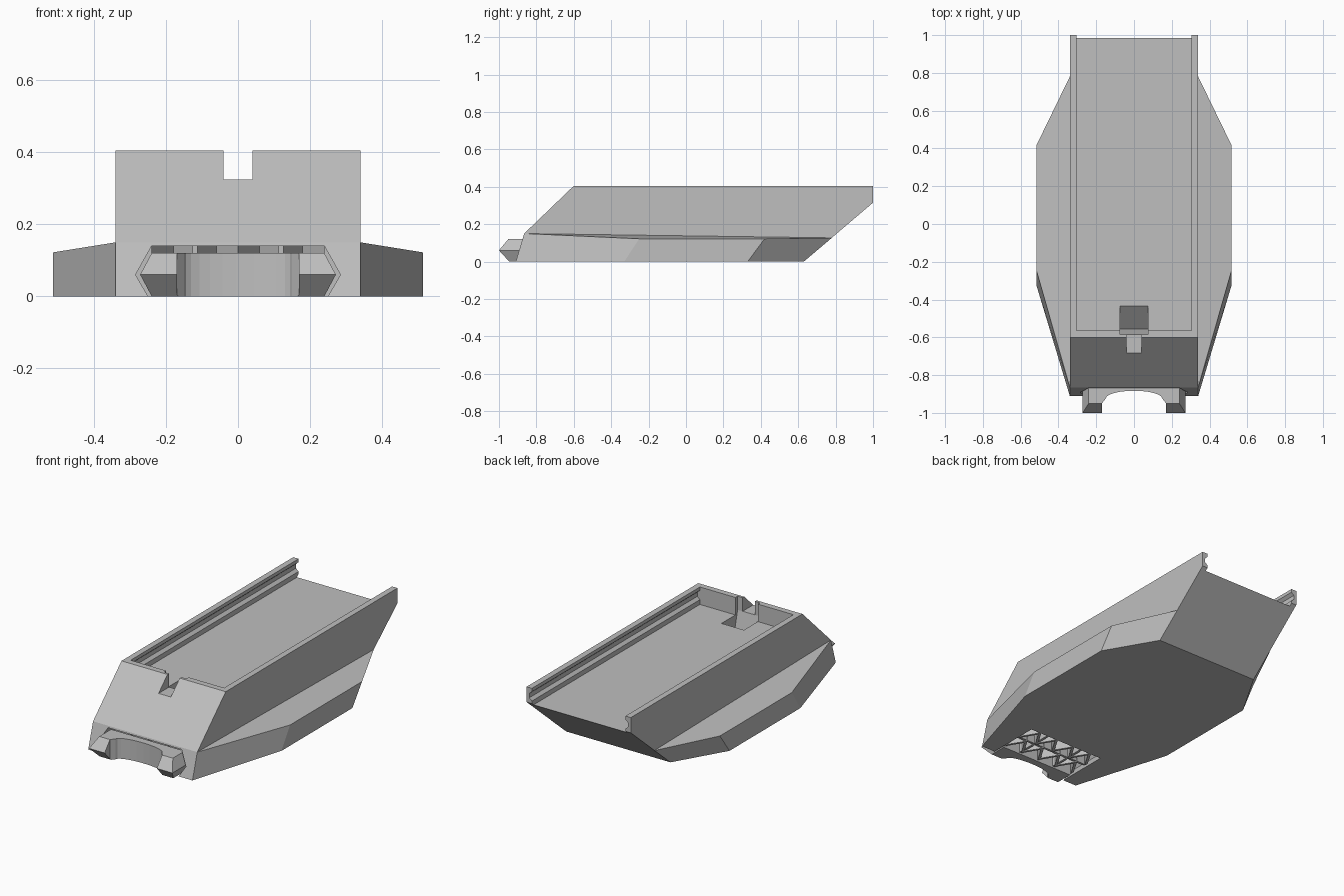
import bpy, bmesh, math

if "Cube" in bpy.data.objects:
    bpy.data.objects.remove(bpy.data.objects["Cube"], do_unlink=True)

grey = bpy.data.materials.new("plain grey")
grey.use_nodes = True
grey.diffuse_color = (0.52, 0.52, 0.52, 1)
grey.node_tree.nodes["Principled BSDF"].inputs["Base Color"].default_value = (0.52, 0.52, 0.52, 1)


def loft(name, start, end):
    """Solid between two matching outlines of 3D points."""
    bm = bmesh.new()
    a = [bm.verts.new(p) for p in start]
    b = [bm.verts.new(p) for p in end]
    bm.faces.new(a)
    bm.faces.new(b[::-1])
    for i in range(len(a)):
        j = (i + 1) % len(a)
        bm.faces.new((a[j], a[i], b[i], b[j]))
    bmesh.ops.recalc_face_normals(bm, faces=bm.faces)
    mesh = bpy.data.meshes.new(name)
    bm.to_mesh(mesh)
    bm.free()
    mesh.materials.append(grey)
    ob = bpy.data.objects.new(name, mesh)
    bpy.context.collection.objects.link(ob)
    return ob


def prism(name, outline, axis, low, high):
    """Flat outline extruded along one axis."""
    def place(p, d):
        c = list(p)
        c.insert("xyz".index(axis), d)
        return c
    return loft(name, [place(p, low) for p in outline], [place(p, high) for p in outline])


def box(name, x, y, z):
    return prism(name, [(x[0], y[0]), (x[1], y[0]), (x[1], y[1]), (x[0], y[1])], "z", *z)


def mirrored(half):
    """Complete a half outline across x = 0."""
    return half + [(-x, v) for x, v in reversed(half)]


def cut(target, tool, operation="DIFFERENCE"):
    mod = target.modifiers.new("cut", "BOOLEAN")
    mod.operation, mod.solver, mod.object = operation, "EXACT", tool
    bpy.context.view_layer.objects.active = target
    bpy.ops.object.modifier_apply(modifier=mod.name)
    bpy.data.objects.remove(tool, do_unlink=True)


# Main body with sloped nose and undercut tail
body = prism("body", [(-0.91, 0), (-0.865, 0.15), (-0.6, 0.405), (1, 0.405),
                      (1, 0.315), (0.63, 0)], "x", -0.34, 0.34)

# Open tray with a rail groove along both walls
FLOOR = 0.302
cut(body, prism("tray_cutter", mirrored([(0.305, FLOOR), (0.305, 0.33), (0.322, 0.345), (0.322, 0.37),
                                         (0.305, 0.385), (0.305, 0.5)]), "y", -0.565, 1.1))

# Latch recess and sight notch at the front wall
cut(body, prism("recess_cutter", [(-0.435, FLOOR), (-0.555, 0.2), (-0.585, 0.325), (-0.585, 0.5),
                                  (-0.435, 0.5)], "x", -0.073, 0.073))
cut(body, box("notch_cutter", (-0.04, 0.04), (-0.8, -0.57), (0.325, 0.5)))

# Pocket under the nose
cut(body, prism("pocket_cutter", mirrored([(0.25, -0.05), (0.25, 0), (0.285, 0.06), (0.24, 0.14)]),
                "y", -1.1, -0.59))

# Side pods
for side, s in (("left", 1), ("right", -1)):
    loft(side + "_side_pod",
         [(s * 0.34, -0.91, 0), (s * 0.515, -0.33, 0), (s * 0.515, 0.33, 0), (s * 0.34, 0.63, 0)],
         [(s * 0.34, -0.865, 0.15), (s * 0.515, -0.25, 0.122), (s * 0.515, 0.42, 0.122),
          (s * 0.34, 0.78, 0.127)])

# Front clip: bevelled bar with hexagonal ends and an arched mouth
clip = prism("front_clip", [(-0.84, 0), (-0.945, 0), (-1, 0.06), (-0.95, 0.12), (-0.84, 0.12)],
             "x", -0.3, 0.3)
cut(clip, prism("clip_ends", mirrored([(0.24, 0), (0.272, 0.06), (0.24, 0.12)]), "y", -1.1, -0.8),
    "INTERSECT")
arch = [(0.17, -1.1), (0.17, -0.95)]
for i in range(7):
    t = math.radians(15 * i)
    arch.append((0.145 * math.cos(t) + 0.005, -0.925 + 0.042 * math.sin(t)))
cut(clip, prism("mouth_cutter", mirrored(arch), "z", -0.1, 0.3))

# Zigzag springs behind the clip
WALL = 0.014
for row, y in enumerate((-0.835, -0.715)):
    steps = 8
    line = [(-0.24 + 0.48 * i / steps, y + (0.1 if i % 2 else 0)) for i in range(steps + 1)]
    outline = line + [(x, v + 2 * WALL) for x, v in reversed(line)]
    prism("spring_row_%d" % (row + 1), outline, "z", 0.004, 0.14)
box("spring_divider", (-0.24, 0.24), (-0.725, -0.711), (0.01, 0.14))
for side, s in (("left", 1), ("right", -1)):
    box(side + "_spring_guide", (s * 0.12 - 0.007, s * 0.12 + 0.007), (-0.84, -0.59), (0.01, 0.14))
